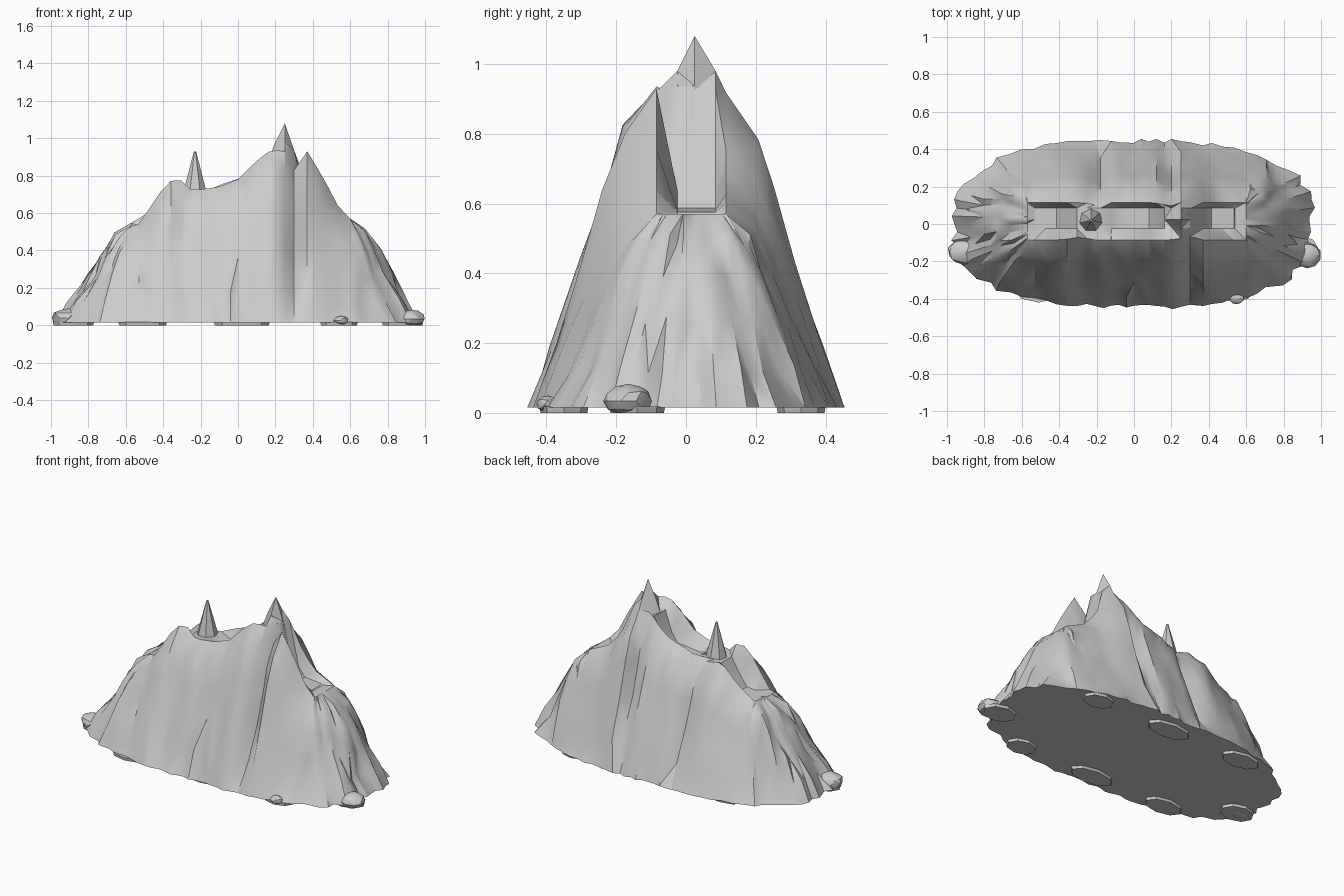
import bpy, bmesh, math, random
from mathutils import Vector, noise

random.seed(4)
cube = bpy.data.objects.get("Cube")
if cube:
    bpy.data.objects.remove(cube)

stone = bpy.data.materials.new("grey stone")
stone.use_nodes = True
stone.diffuse_color = (0.6, 0.6, 0.6, 1)
stone.node_tree.nodes["Principled BSDF"].inputs["Base Color"].default_value = (0.6, 0.6, 0.6, 1)


def finish(name, bm, angle=30):
    bmesh.ops.recalc_face_normals(bm, faces=bm.faces)
    mesh = bpy.data.meshes.new(name)
    bm.to_mesh(mesh)
    bm.free()
    mesh.materials.append(stone)
    ob = bpy.data.objects.new(name, mesh)
    bpy.context.collection.objects.link(ob)
    bpy.ops.object.select_all(action='DESELECT')
    ob.select_set(True)
    bpy.context.view_layer.objects.active = ob
    bpy.ops.object.shade_smooth_by_angle(angle=math.radians(angle))


def along(x, table):
    """Height at x on a polyline of (x, z) points."""
    if x <= table[0][0]:
        return table[0][1]
    for (x0, z0), (x1, z1) in zip(table, table[1:]):
        if x <= x1:
            return z0 + (z1 - z0) * (x - x0) / (x1 - x0)
    return table[-1][1]


# Ridge lines: front rim, back rim and the spine with its three hollows
FRONT = [(-.6, .53), (-.53, .54), (-.41, .72), (-.33, .8), (-.25, .72), (-.1, .74), (0, .78),
         (.1, .88), (.18, .94), (.25, .93), (.3, .83), (.37, .93), (.45, .8), (.55, .61), (.6, .57)]
BACK = [(-.6, .53), (-.45, .62), (-.33, .74), (-.2, .7), (-.1, .75), (.05, .8),
        (.18, .91), (.27, .92), (.35, .78), (.45, .64), (.6, .57)]
SPINE = [(-.6, .53), (-.4, .55), (-.3, .72), (-.16, .72), (-.1, .68), (.1, .7),
         (.18, .94), (.25, 1.08), (.32, .88), (.38, .59), (.6, .57)]
GULLIES = {-1: (-.28, .3), 1: (-.18, .2)}
LEVELS = [(0, 0), (.18, .2), (.38, .45), (.57, .68), (.74, .87), (1, 1)]
COLUMNS = 92
BASE_Z = .016


def gully(x, side):
    """Depth of the nearest gully, steeper on its far bank."""
    depth = 0
    for g in GULLIES[side]:
        d = x - g
        depth = max(depth, 1 + d / .1 if d < 0 else 1 - d / .05)
    return depth


# Mountain: rings lofted from the base outline to the rim, then in to the spine
bm = bmesh.new()
rings = [[] for _ in range(len(LEVELS) + 2)]
for i in range(COLUMNS):
    a = 2 * math.pi * i / COLUMNS
    a += .2 * math.sin(2 * a)              # closer columns along the middle
    side = -1 if i > COLUMNS / 2 else 1
    c, s = math.cos(a), math.sin(a)
    r = (abs(c) ** 2.6 + abs(s) ** 2.6) ** (-1 / 2.6)
    bx, by = .955 * c * r, .445 * s * r
    for mark in (-.33, .25, .37) + GULLIES[side]:   # a column on each summit and gully
        if abs(bx - mark) < .021:
            bx = mark
    rx = max(-.57, min(.6, bx))
    end = max(0, min(1, (abs(bx) - .45) / .3))
    ry = math.copysign(min(.1, abs(by) * .28), by)
    rz = along(rx, FRONT if side < 0 else BACK)
    flute = random.uniform(-.03, .03)
    cut = gully(bx, side)
    for k, (s, h) in enumerate(LEVELS):
        x, y = bx + (rx - bx) * s, by + (ry - by) * s
        z = BASE_Z + (rz - BASE_Z) * h
        out = 1 + flute * (1 - s) ** 2
        if 0 < k < len(LEVELS) - 1:
            out += .06 * noise.noise(Vector((x * 7, y * 7, z * 3)))
            out += random.uniform(-.015, .015) * (1 - .6 * end)
            z += random.uniform(-.02, .02)
        pinch = 1 - cut * .36 * min(1, h * 1.6) * (1 - .5 * s)
        x *= 1 + (out - 1) * end
        rings[k].append(bm.verts.new((x, y * out * pinch + .015 * h, z)))
    floor = along(rx, SPINE)
    ix = max(-.53, min(.54, rx))
    summit = .1 if floor > .95 else 0
    rings[-2].append(bm.verts.new((ix, ry * .55 + .03, floor - summit)))
    rings[-1].append(bm.verts.new((ix, .025, floor)))
for low, high in zip(rings, rings[1:]):
    for i in range(COLUMNS):
        j = (i + 1) % COLUMNS
        bm.faces.new((low[i], low[j], high[j], high[i]))
bm.faces.new(rings[0])
bmesh.ops.remove_doubles(bm, verts=bm.verts, dist=.004)
bmesh.ops.triangulate(bm, faces=[f for f in bm.faces if len(f.verts) == 4])
finish("mountain", bm, 35)

# Spike standing between two hollows
bm = bmesh.new()
bmesh.ops.create_cone(bm, segments=7, radius1=.085, radius2=.006, depth=.3, cap_ends=True)
for v in bm.verts:
    v.co += Vector((-.23, .02, .78))
finish("spike", bm)


# Boulders at the foot
def boulder(name, centre, size):
    bm = bmesh.new()
    bmesh.ops.create_icosphere(bm, subdivisions=2, radius=1)
    for v in bm.verts:
        r = random.uniform(.9, 1.04)
        v.co = Vector([c + p * s * r for c, p, s in zip(centre, v.co, size)])
        v.co.z = max(v.co.z, 0)
    finish(name, bm, 25)


boulder("right_boulder", (-.905, -.15, .04), (.095, .072, .054))
boulder("left_boulder", (.925, -.165, .034), (.075, .072, .052))
boulder("small_boulder", (.55, -.395, .025), (.04, .035, .025))


# Low stone pads under the base
def pad(name, x, y, rx, ry):
    bm = bmesh.new()
    bmesh.ops.create_cone(bm, segments=8, radius1=.96, radius2=1, depth=.018, cap_ends=True)
    for v in bm.verts:
        v.co = Vector((x + v.co.x * rx, y + v.co.y * ry, v.co.z + .009))
    finish(name, bm)


for row, y in (("front", -.35), ("back", .33)):
    for place, x, rx in (("right", -.51, .13), ("middle", .02, .15), ("left", .54, .1)):
        pad(f"{row}_{place}_pad", x, y, rx, .07)
for place, x in (("right", -.88), ("left", .88)):
    pad(f"{place}_end_pad", x, -.14, .11, .08)
